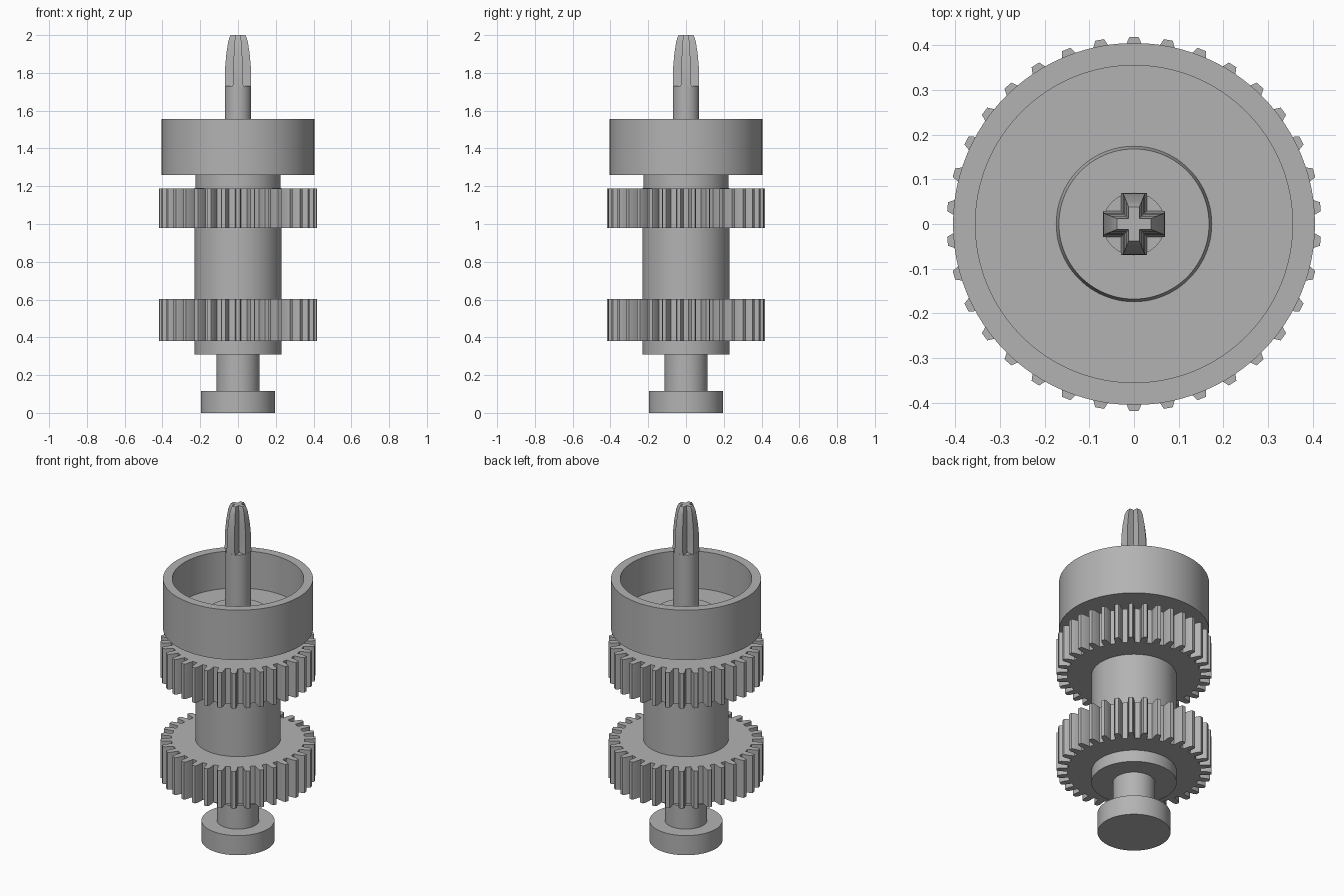
import bpy, bmesh
from math import cos, sin, pi

cube = bpy.data.objects.get("Cube")
if cube:
    bpy.data.objects.remove(cube)

grey = bpy.data.materials.new("plain grey")
grey.use_nodes = True
colour = (0.45, 0.45, 0.45, 1)
grey.diffuse_color = colour
grey.node_tree.nodes["Principled BSDF"].inputs["Base Color"].default_value = colour


def loft(name, rings):
    """Skin a stack of equal point rings and cap both ends."""
    bm = bmesh.new()
    loops = [[bm.verts.new(p) for p in ring] for ring in rings]
    n = len(loops[0])
    for low, high in zip(loops, loops[1:]):
        for i in range(n):
            j = (i + 1) % n
            bm.faces.new((low[i], low[j], high[j], high[i]))
    bm.faces.new(loops[0][::-1])
    bm.faces.new(loops[-1])
    bmesh.ops.recalc_face_normals(bm, faces=bm.faces)
    mesh = bpy.data.meshes.new(name)
    bm.to_mesh(mesh)
    bm.free()
    mesh.materials.append(grey)
    obj = bpy.data.objects.new(name, mesh)
    bpy.context.collection.objects.link(obj)
    bpy.ops.object.select_all(action='DESELECT')
    obj.select_set(True)
    bpy.context.view_layer.objects.active = obj
    bpy.ops.object.shade_smooth_by_angle(angle=pi / 7)
    return obj


def lathe(name, profile, sides=96):
    turns = [2 * pi * i / sides for i in range(sides)]
    return loft(name, [[(r * cos(a), r * sin(a), z) for a in turns] for r, z in profile])


def gear(name, bottom, top, teeth=34, root=0.36, tip=0.419):
    # each tooth: root flank, shoulder, tip, tip, shoulder, root flank
    half = [(-0.29, root), (-0.22, tip - 0.014), (-0.13, tip)]
    tooth = half + [(-t, r) for t, r in reversed(half)]
    outline = []
    for k in range(teeth):
        for t, r in tooth:
            a = pi / 2 + (k + t) * 2 * pi / teeth
            outline.append((r * cos(a), r * sin(a)))
    return loft(name, [[(x, y, z) for x, y in outline] for z in (bottom, top)])


def cross_ring(reach, width, z):
    arm = [(reach, -width), (reach, width), (width, width)]
    points = []
    for c, s in ((1, 0), (0, 1), (-1, 0), (0, -1)):
        points += [(x * c - y * s, x * s + y * c, z) for x, y in arm]
    return points


# Foot and neck
lathe("foot_flange", [(0.197, 0), (0.197, 0.117)])
lathe("foot_neck", [(0.114, 0.117), (0.114, 0.31)])

# Central barrel and its narrower collar
lathe("barrel", [(0.23, 0.31), (0.23, 1.19)])
lathe("collar", [(0.225, 1.19), (0.225, 1.26)])

# Toothed wheels
gear("lower_gear", 0.38, 0.603)
gear("upper_gear", 0.978, 1.187)

# Open cup with a low raised boss on its floor
lathe("cup", [(0.405, 1.26), (0.405, 1.557), (0.355, 1.557), (0.355, 1.335),
              (0.174, 1.335), (0.168, 1.36)])

# Shaft and cross-shaped driver tip
lathe("shaft", [(0.07, 1.34), (0.07, 1.73)], 48)
tip_steps = [(0.069, 0.029, 1.728), (0.069, 0.026, 1.75), (0.068, 0.025, 1.83),
             (0.062, 0.022, 1.9), (0.052, 0.018, 1.965), (0.046, 0.015, 1.985), (0.038, 0.012, 2.0)]
loft("driver_tip", [cross_ring(*step) for step in tip_steps])
